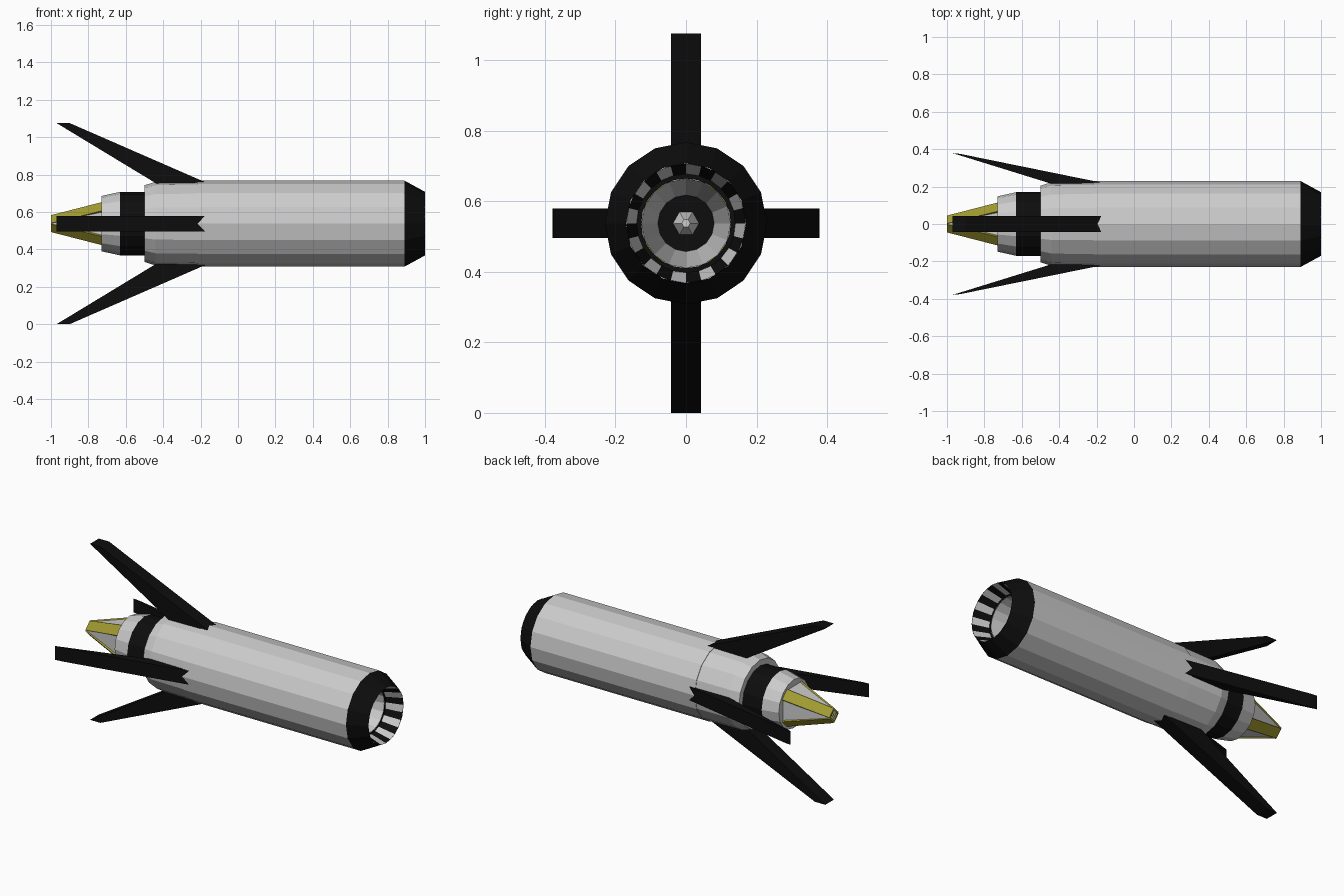
import bpy
import math

if "Cube" in bpy.data.objects:
    bpy.data.objects.remove(bpy.data.objects["Cube"])

CZ = 0.5375  # height of the long axis


def material(name, rgb):
    m = bpy.data.materials.new(name)
    m.diffuse_color = (*rgb, 1)
    m.use_nodes = True
    m.node_tree.nodes["Principled BSDF"].inputs["Base Color"].default_value = m.diffuse_color
    return m


BLACK = material("black", (0.004, 0.004, 0.004))
YELLOW = material("yellow", (0.36, 0.33, 0.03))


def add_mesh(name, verts, faces, mat=None):
    me = bpy.data.meshes.new(name)
    me.from_pydata(verts, [], faces)
    me.update()
    if mat:
        me.materials.append(mat)
    ob = bpy.data.objects.new(name, me)
    bpy.context.collection.objects.link(ob)
    return ob


def lathe(name, profile, sides=16, mat=None, pick=lambda i: True):
    """Spin (x, radius) points about the long axis; pick selects the sectors to keep."""
    verts, faces = [], []
    for x, r in profile:
        for i in range(sides):
            a = 2 * math.pi * i / sides
            verts.append((x, r * math.cos(a), CZ + r * math.sin(a)))
    for k in range(len(profile) - 1):
        for i in range(sides):
            if pick(i):
                j = (i + 1) % sides
                a, b = k * sides, (k + 1) * sides
                faces.append((a + i, a + j, b + j, b + i))
    return add_mesh(name, verts, faces, mat)


def fin(name, outline, angle):
    """Extrude an (x, radius) outline to a slab and turn it around the long axis."""
    n, c, s = len(outline), math.cos(angle), math.sin(angle)
    verts = [(x, r * c - w * s, CZ + r * s + w * c)
             for w in (-0.042, 0.042) for x, r in outline]
    faces = [tuple(range(n))[::-1], tuple(range(n, 2 * n))]
    faces += [(i, (i + 1) % n, n + (i + 1) % n, n + i) for i in range(n)]
    add_mesh(name, verts, faces, BLACK)


# Outer shell
lathe("main_body", [(0.89, 0.23), (-0.22, 0.23), (-0.22, 0.22)])
lathe("rear_body", [(-0.22, 0.227), (-0.44, 0.224), (-0.50, 0.205), (-0.50, 0.15)])
lathe("rear_band", [(-0.49, 0.17), (-0.63, 0.17)], mat=BLACK)
lathe("nozzle", [(-0.63, 0.17), (-0.73, 0.148), (-0.73, 0.08)])

# Intake lip with alternating dark and light inner slats
lathe("intake_lip", [(0.89, 0.23), (1.0, 0.17)], mat=BLACK)
inner = [(1.0, 0.169), (0.9, 0.14)]
lathe("intake_dark_slats", inner, 24, BLACK, lambda i: i % 2 == 0)
lathe("intake_light_slats", inner, 24, None, lambda i: i % 2 == 1)
lathe("intake_ring", [(0.9, 0.141), (0.9, 0.127)], 24, BLACK)

# Inside of the intake
lathe("intake_funnel", [(0.9, 0.127), (0.6, 0.08)])
lathe("fan_disc", [(0.6, 0.081), (0.6, 0.03)], mat=BLACK)
lathe("spinner", [(0.6, 0.037), (0.66, 0.012), (0.66, 0.0)], 6)

# Swept fins: tall ones above and below, short ones at the sides
tall = [(-0.08, 0.18), (-0.90, 0.5375), (-0.97, 0.5375), (-0.38, 0.18)]
short = [(-0.02, 0.19), (-0.93, 0.375), (-0.97, 0.379), (-0.36, 0.19)]
fin("top_fin", tall, math.pi / 2)
fin("bottom_fin", tall, -math.pi / 2)
fin("left_fin", short, math.pi)
fin("right_fin", short, 0)

# Tail cone: four yellow corner strips with light panels between them
for q in range(4):
    c, s = round(math.cos(q * math.pi / 2)), round(math.sin(q * math.pi / 2))

    def turn(x, y, z):
        return (x, y * c - z * s, CZ + y * s + z * c)

    strip = [(-0.72, 0.117, 0.07), (-0.72, 0.07, 0.117), (-1.0, 0.003, 0.045), (-1.0, 0.045, 0.003)]
    inside = [(x, max(y - 0.012, 0), max(z - 0.012, 0)) for x, y, z in strip]
    add_mesh(f"tail_strip_{q + 1}", [turn(*p) for p in strip + inside],
             [(0, 1, 2, 3), (7, 6, 5, 4), (0, 4, 5, 1), (1, 5, 6, 2), (2, 6, 7, 3), (3, 7, 4, 0)], YELLOW)
    panel = [(-0.72, 0.068, 0.11), (-0.72, -0.068, 0.11), (-0.995, -0.003, 0.038), (-0.995, 0.003, 0.038)]
    add_mesh(f"tail_panel_{q + 1}", [turn(*p) for p in panel], [(0, 1, 2, 3)])

# Small cap closing the tail
lathe("tail_cap", [(-0.99, 0.038), (-0.99, 0.008)], 4)
